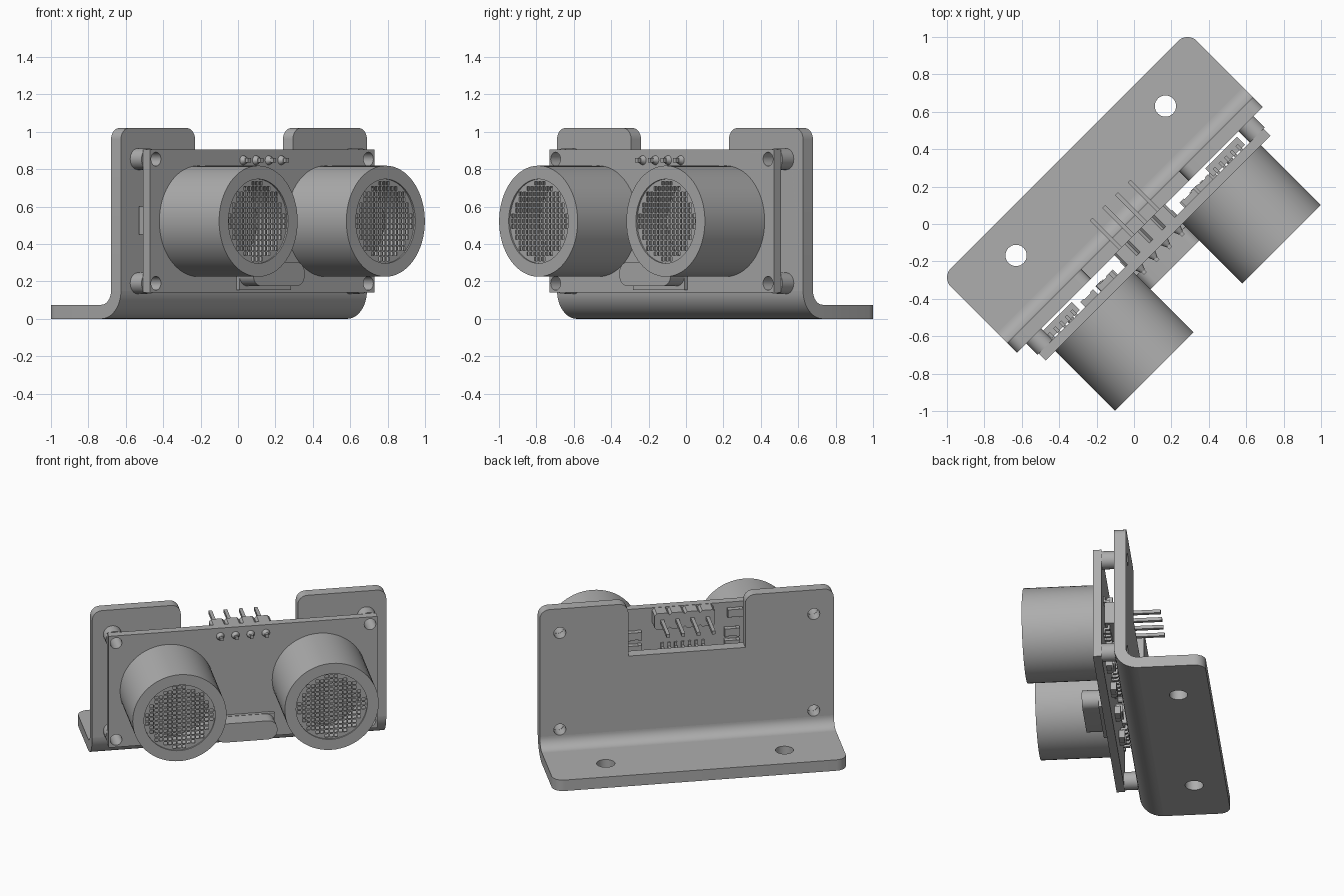
import bpy, bmesh, math
from mathutils import Matrix, Vector

if "Cube" in bpy.data.objects:
    bpy.data.objects.remove(bpy.data.objects["Cube"], do_unlink=True)

# One grey finish for the whole assembly
grey = bpy.data.materials.new("plain_grey")
grey.use_nodes = True
COLOUR = (0.42, 0.42, 0.42, 1)
grey.diffuse_color = COLOUR
grey.node_tree.nodes["Principled BSDF"].inputs["Base Color"].default_value = COLOUR

# The assembly is modelled facing -y, then turned by 45 degrees
TURN = Matrix.Rotation(math.radians(45), 4, 'Z')
FACING_Y = Matrix.Rotation(math.radians(90), 4, 'X')
FACING_Z = Matrix.Identity(4)
FACING_X = Matrix(((0, 0, 1, 0), (1, 0, 0, 0), (0, 1, 0, 0), (0, 0, 0, 1)))


def circle(x, y, r, n=32):
    return [(x + r * math.cos(math.tau * i / n), y + r * math.sin(math.tau * i / n)) for i in range(n)]


def rect(x, y, w, h):
    return [(x - w / 2, y - h / 2), (x + w / 2, y - h / 2), (x + w / 2, y + h / 2), (x - w / 2, y + h / 2)]


def rounded(corners, steps=6):
    """Outline from (x, y, radius) corners with right angles."""
    out = []
    for i, (x, y, r) in enumerate(corners):
        p = Vector((x, y))
        if r == 0:
            out.append((x, y))
            continue
        a = (Vector(corners[i - 1][:2]) - p).normalized() * r
        b = (Vector(corners[(i + 1) % len(corners)][:2]) - p).normalized() * r
        for k in range(steps + 1):
            t = math.pi / 2 * k / steps
            out.append(tuple(p + a * (1 - math.sin(t)) + b * (1 - math.cos(t))))
    return out


def add_mesh(name, mesh):
    mesh.transform(TURN)
    mesh.materials.clear()
    mesh.materials.append(grey)
    ob = bpy.data.objects.new(name, mesh)
    bpy.context.collection.objects.link(ob)
    bpy.ops.object.select_all(action='DESELECT')
    ob.select_set(True)
    bpy.context.view_layer.objects.active = ob
    bpy.ops.object.shade_smooth_by_angle(angle=math.radians(30))
    return ob


def plate(name, loops, start, end, facing=FACING_Y):
    """Filled outline with holes, extruded between two positions along its axis."""
    curve = bpy.data.curves.new(name, 'CURVE')
    curve.dimensions = '2D'
    curve.fill_mode = 'BOTH'
    curve.extrude = abs(end - start) / 2
    for loop in loops:
        spline = curve.splines.new('POLY')
        spline.points.add(len(loop) - 1)
        for point, (x, y) in zip(spline.points, loop):
            point.co = (x, y, 0, 1)
        spline.use_cyclic_u = True
    temp = bpy.data.objects.new(name + "_outline", curve)
    bpy.context.collection.objects.link(temp)
    bpy.context.view_layer.update()
    mesh = bpy.data.meshes.new_from_object(temp.evaluated_get(bpy.context.evaluated_depsgraph_get()))
    bpy.data.objects.remove(temp, do_unlink=True)
    bm = bmesh.new()
    bm.from_mesh(mesh)
    bmesh.ops.remove_doubles(bm, verts=bm.verts, dist=0.0001)
    bmesh.ops.recalc_face_normals(bm, faces=bm.faces)
    bm.to_mesh(mesh)
    bm.free()
    middle = (start + end) / 2
    axis = {id(FACING_X): (1, 0, 0), id(FACING_Y): (0, 1, 0), id(FACING_Z): (0, 0, 1)}[id(facing)]
    mesh.transform(Matrix.Translation(Vector(axis) * middle) @ facing)
    return add_mesh(name, mesh)


def boxes(name, items):
    """Several boxes in one object, each (centre, size)."""
    bm = bmesh.new()
    for centre, size in items:
        bmesh.ops.create_cube(bm, size=1, matrix=Matrix.Translation(centre) @ Matrix.Diagonal((*size, 1)))
    mesh = bpy.data.meshes.new(name)
    bm.to_mesh(mesh)
    bm.free()
    return add_mesh(name, mesh)


# Key dimensions
HALF, TOP, BACK = 0.93, 1.02, 0.525
WALL_FRONT, WALL_BACK, THICK, BEND = -0.045, 0.03, 0.075, 0.15
NOTCH, NOTCH_Z = 0.37, 0.66
PCB_FRONT, PCB_BACK, MID_Z = -0.183, -0.13, 0.522
CORNERS = [(sx * 0.803, MID_Z + sz * 0.332) for sx in (-1, 1) for sz in (-1, 1)]

# Bent bracket: notched wall, drilled base, curved bend
wall = rounded([(-HALF, BEND, 0), (HALF, BEND, 0), (HALF, TOP, 0.06), (NOTCH, TOP, 0.06),
                (NOTCH, NOTCH_Z, 0), (-NOTCH, NOTCH_Z, 0), (-NOTCH, TOP, 0.06), (-HALF, TOP, 0.06)])
plate("bracket_wall", [wall] + [circle(x, z, 0.038) for x, z in CORNERS], WALL_FRONT, WALL_BACK)
bend_y = WALL_FRONT + BEND
base = rounded([(-HALF, bend_y, 0), (HALF, bend_y, 0), (HALF, BACK, 0.07), (-HALF, BACK, 0.07)])
plate("bracket_base", [base] + [circle(s * 0.565, 0.327, 0.057) for s in (-1, 1)], 0, THICK, FACING_Z)
arc = [(math.cos(math.pi + math.pi / 2 * k / 12), math.sin(math.pi + math.pi / 2 * k / 12)) for k in range(13)]
bend = [(bend_y + BEND * c, BEND + BEND * s) for c, s in arc]
bend += [(bend_y + (BEND - THICK) * c, BEND + (BEND - THICK) * s) for c, s in reversed(arc)]
plate("bracket_bend", [bend], -HALF, HALF, FACING_X)

# Circuit board on four hollow standoffs
plate("circuit_board", [rect(0, MID_Z, 1.7, 0.765)] + [circle(x, z, 0.037) for x, z in CORNERS],
      PCB_FRONT, PCB_BACK)
for i, (x, z) in enumerate(CORNERS):
    plate(f"standoff_{i + 1}", [circle(x, z, 0.057), circle(x, z, 0.037)], PCB_BACK, WALL_FRONT)

# Two transducers: can, recessed floor, square-holed grille, solder stubs
PITCH, HOLE, OPENING = 0.029, 0.021, 0.225
for side, sx in (("right", -0.481), ("left", 0.481)):
    plate(f"{side}_transducer_can", [circle(sx, MID_Z, 0.297, 64), circle(sx, MID_Z, OPENING, 64)],
          -0.635, PCB_FRONT)
    plate(f"{side}_transducer_floor", [circle(sx, MID_Z, OPENING + 0.005, 48)], -0.4, -0.38)
    holes = [rect(sx + i * PITCH, MID_Z + j * PITCH, HOLE, HOLE)
             for i in range(-8, 9) for j in range(-8, 9)
             if math.hypot(abs(i) * PITCH + HOLE / 2, abs(j) * PITCH + HOLE / 2) < OPENING - 0.002]
    plate(f"{side}_grille", [circle(sx, MID_Z, OPENING + 0.002, 64)] + holes, -0.625, -0.615)
    for k, d in enumerate((-0.12, 0.12)):
        plate(f"{side}_solder_stub_{k + 1}", [circle(sx + d, MID_Z, 0.02, 12)], PCB_BACK, -0.09)

# Oval crystal can on a flat flange
plate("crystal_flange", [rect(0, 0.23, 0.39, 0.15)], -0.205, PCB_FRONT)
plate("crystal_can", [rounded([(-0.195, 0.175, 0.06), (0.195, 0.175, 0.06),
                               (0.195, 0.303, 0.06), (-0.195, 0.303, 0.06)])], -0.31, -0.2)

# Four-pin header with chamfered cells and front solder cones
PIN_X = [(k - 1.5) * 0.096 for k in range(4)]
PIN_Z = 0.848
for k, x in enumerate(PIN_X):
    w, h, c = 0.048, 0.055, 0.014
    cell = [(x - w + c, PIN_Z - h), (x + w - c, PIN_Z - h), (x + w, PIN_Z - h + c), (x + w, PIN_Z + h - c),
            (x + w - c, PIN_Z + h), (x - w + c, PIN_Z + h), (x - w, PIN_Z + h - c), (x - w, PIN_Z - h + c)]
    plate(f"header_cell_{k + 1}", [cell], PCB_BACK, -0.04)
    bm = bmesh.new()
    place = Matrix.Translation((x, PCB_FRONT - 0.013, PIN_Z)) @ FACING_Y
    bmesh.ops.create_cone(bm, cap_ends=True, segments=16, radius1=0.026, radius2=0.014, depth=0.028, matrix=place)
    cone = bpy.data.meshes.new("solder_cone")
    bm.to_mesh(cone)
    bm.free()
    add_mesh(f"solder_cone_{k + 1}", cone)
boxes("header_pins", [((x, -0.025, PIN_Z), (0.022, 0.41, 0.022)) for x in PIN_X])

# Leaded chips on the back of the board
for name, x, z, w in (("middle_chip", 0, 0.53, 0.3), ("right_chip", -0.67, 0.525, 0.28), ("left_chip", 0.6, 0.525, 0.24)):
    parts = [((x, -0.09, z), (w, 0.06, 0.15))]
    count = round(w / 0.045)
    for k in range(count):
        lead_x = x + (k - (count - 1) / 2) * 0.043
        for s in (-1, 1):
            parts.append(((lead_x, -0.097, z + s * 0.085), (0.017, 0.014, 0.03)))
            parts.append(((lead_x, -0.112, z + s * 0.1), (0.017, 0.04, 0.014)))
            parts.append(((lead_x, -0.126, z + s * 0.115), (0.017, 0.012, 0.034)))
    boxes(name, parts)

# Small surface-mount parts: body with two raised end caps
spots = [(0.31, 0.64), (0.31, 0.73), (-0.31, 0.63), (-0.31, 0.71), (-0.33, 0.84), (0.3, 0.4),
         (-0.3, 0.4), (0.15, 0.3), (-0.15, 0.3), (-0.45, 0.3), (0.45, 0.3), (0.42, 0.75), (-0.45, 0.76)]
small = []
for x, z in spots:
    small.append(((x, -0.115, z), (0.09, 0.034, 0.05)))
    small += [((x + s * 0.037, -0.113, z), (0.022, 0.042, 0.056)) for s in (-1, 1)]
boxes("small_components", small)
